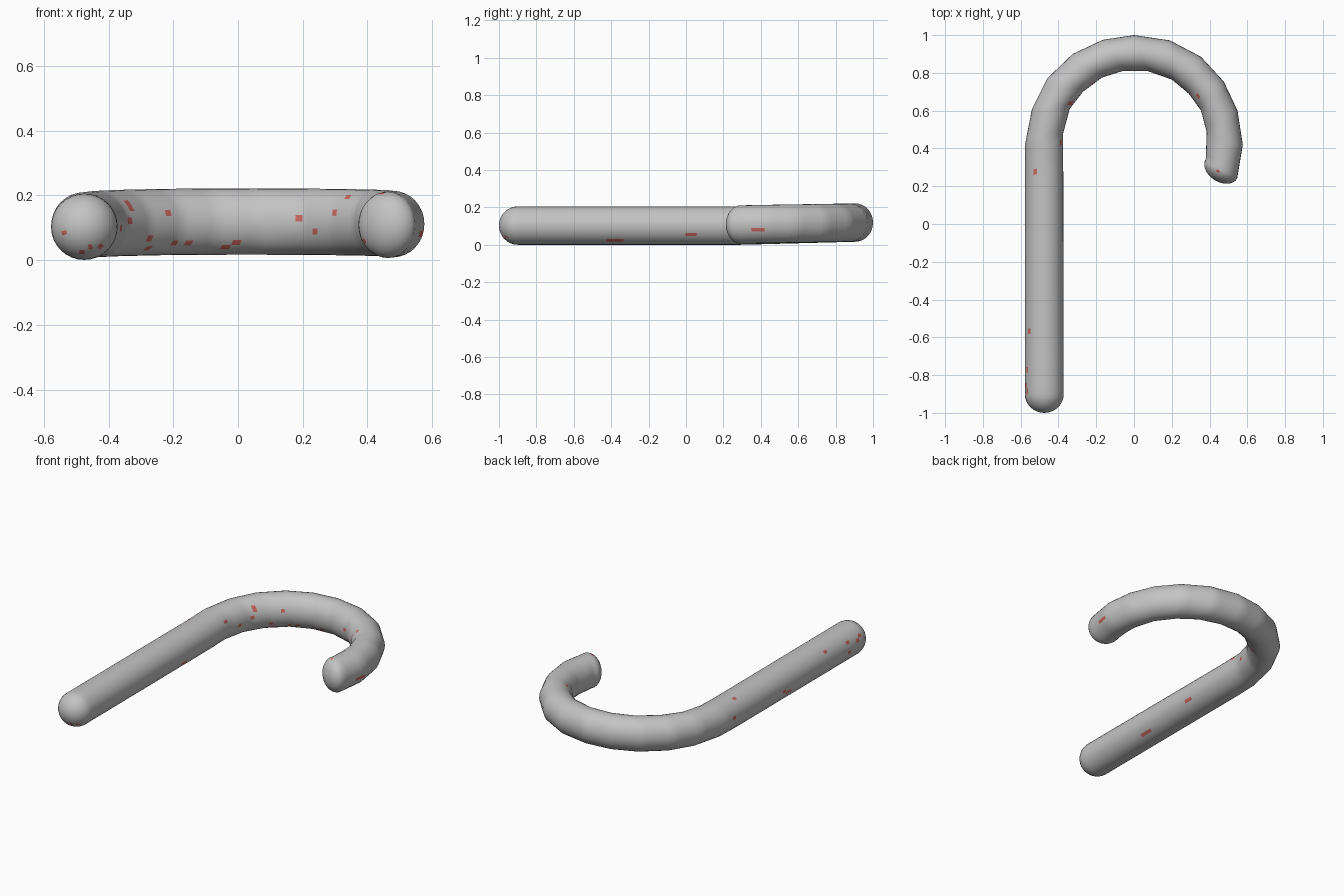
import bpy, bmesh, math
from mathutils import Vector
from mathutils.bvhtree import BVHTree

if "Cube" in bpy.data.objects:
    bpy.data.objects.remove(bpy.data.objects["Cube"])

SIDES, CAP_STEPS, RZ, STEP = 32, 8, 0.1025, 0.03

# outer and inner edge of the tube seen from above, one pair per bend
PAIRS = [
    ((-.578, -.90), (-.372, -.90)),
    ((-.577, .42), (-.375, .48)),
    ((-.54, .61), (-.34, .61)),
    ((-.46, .77), (-.27, .70)),
    ((-.325, .90), (-.17, .775)),
    ((-.165, .975), (-.06, .81)),
    ((0, 1.0), (.07, .81)),
    ((.19, .972), (.20, .765)),
    ((.355, .885), (.29, .69)),
    ((.475, .755), (.355, .60)),
    ((.548, .60), (.385, .485)),
    ((.576, .42), (.383, .43)),
    ((.546, .24), (.380, .345)),
]

# small red chips, as seen from the front (x, z), top (x, y), right and left (y, z)
FRONT = [(-.53, .083), (-.455, .045), (-.43, .043), (-.49, .02), (-.36, .09), (-.33, .13),
         (-.34, .17), (-.27, .065), (-.29, .03), (-.21, .155), (-.19, .055), (-.15, .055),
         (-.04, .045), (.01, .06), (.19, .125), (.235, .09), (.30, .15), (.33, .19), (.39, .06)]
TOP = [(-.52, .27), (-.555, -.56), (-.565, -.77), (-.565, -.9), (-.39, .44), (.45, .275), (-.34, .63)]
RIGHT = [(-.41, .025), (-.38, .025), (-.35, .025), (0, .055), (.05, .05), (.37, .08), (.41, .09)]
LEFT = [(-.15, .10), (-.18, .08), (-.21, .07), (.30, .04), (.34, .12), (-.78, .1), (-.87, .13)]


def lift(x, y):
    """Centre height: flat shaft, hook tilting up slightly."""
    return .103 + .016 * max(0, (y - .3) / .6) + (.018 * x if x > 0 else 0) * max(0, 1 - y)


def add_ring(bm, centre, across, scale=1.0):
    up = Vector((0, 0, RZ))
    return [bm.verts.new(centre + scale * (across * math.cos(a) + up * math.sin(a)))
            for a in (2 * math.pi * i / SIDES for i in range(SIDES))]


def bridge(bm, a, b):
    for i in range(SIDES):
        j = (i + 1) % SIDES
        bm.faces.new((a[i], a[j], b[j], b[i]))


def add_dome(bm, ring, centre, across, out):
    """Close a tube end with a rounded cap reaching along 'out'."""
    for k in range(1, CAP_STEPS):
        t = k / CAP_STEPS * math.pi / 2
        nxt = add_ring(bm, centre + out * math.sin(t), across, math.cos(t))
        bridge(bm, ring, nxt)
        ring = nxt
    tip = bm.verts.new(centre + out)
    for i in range(SIDES):
        bm.faces.new((ring[i], ring[(i + 1) % SIDES], tip))


def frame(o, n):
    c = (o + n) / 2
    return Vector((c.x, c.y, lift(c.x, c.y))), Vector(((o.x - n.x) / 2, (o.y - n.y) / 2, 0))


# short slices along each straight piece between bends
frames = []
pairs = [(Vector(o), Vector(n)) for o, n in PAIRS]
for (o1, n1), (o2, n2) in zip(pairs, pairs[1:]):
    count = math.ceil(((o2 + n2) / 2 - (o1 + n1) / 2).length / STEP)
    frames += [frame(o1.lerp(o2, k / count), n1.lerp(n2, k / count)) for k in range(count)]
frames.append(frame(*pairs[-1]))

bm = bmesh.new()
rings = [add_ring(bm, *f) for f in frames]
# shaft and hook
for a, b in zip(rings, rings[1:]):
    bridge(bm, a, b)
# rounded ends
add_dome(bm, rings[0], *frames[0], Vector((0, -.1, 0)))
add_dome(bm, rings[-1], *frames[-1], Vector((-.53, -.85, 0)) * .07)
bmesh.ops.recalc_face_normals(bm, faces=bm.faces[:])

# red chips: the face hit from each side
bm.faces.ensure_lookup_table()
tree = BVHTree.FromBMesh(bm)
rays = [(Vector((x, -2, z)), Vector((0, 1, 0))) for x, z in FRONT]
rays += [(Vector((x, y, 2)), Vector((0, 0, -1))) for x, y in TOP]
rays += [(Vector((-.2 if y < .2 else 2, y, z)), Vector((-1, 0, 0))) for y, z in RIGHT]
rays += [(Vector((-2, y, z)), Vector((1, 0, 0))) for y, z in LEFT]
for start, direction in rays:
    index = tree.ray_cast(start, direction)[2]
    if index is not None:
        bm.faces[index].material_index = 1

mesh = bpy.data.meshes.new("cane")
bm.to_mesh(mesh)
bm.free()
cane = bpy.data.objects.new("cane", mesh)
bpy.context.collection.objects.link(cane)

for name, colour in (("plain grey", (.55, .55, .55, 1)), ("chip red", (.6, .14, .12, 1))):
    mat = bpy.data.materials.new(name)
    mat.diffuse_color = colour
    mat.use_nodes = True
    mat.node_tree.nodes["Principled BSDF"].inputs["Base Color"].default_value = mat.diffuse_color
    mesh.materials.append(mat)

bpy.context.view_layer.objects.active = cane
cane.select_set(True)
bpy.ops.object.shade_smooth_by_angle(angle=math.radians(35))
